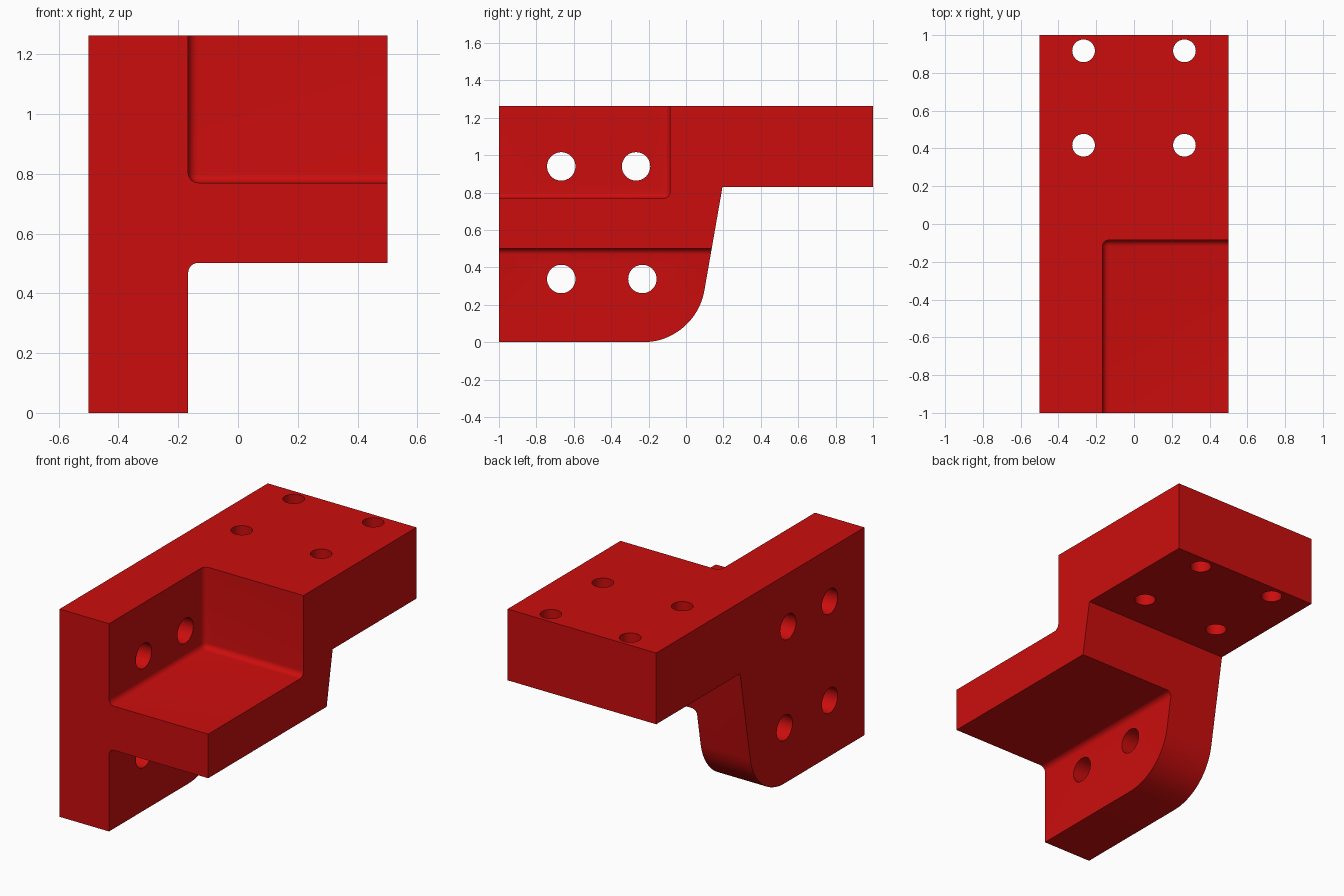
import bpy, bmesh, math
from mathutils import Matrix, Vector

if "Cube" in bpy.data.objects:
    bpy.data.objects.remove(bpy.data.objects["Cube"])

red = bpy.data.materials.new("red")
red.diffuse_color = (0.60, 0.004, 0.004, 1)
red.use_nodes = True
red.node_tree.nodes["Principled BSDF"].inputs["Base Color"].default_value = red.diffuse_color


def make_object(name, bm):
    bmesh.ops.recalc_face_normals(bm, faces=bm.faces)
    mesh = bpy.data.meshes.new(name)
    bm.to_mesh(mesh)
    bm.free()
    mesh.materials.append(red)
    obj = bpy.data.objects.new(name, mesh)
    bpy.context.collection.objects.link(obj)
    return obj


def box_cutter(name, low, high, corner, axes, radius=0.034):
    """Box whose edges along the given axes through one corner are rounded."""
    low, high, corner = Vector(low), Vector(high), Vector(corner)
    bm = bmesh.new()
    size = high - low
    bmesh.ops.create_cube(bm, size=1, matrix=Matrix.Translation((low + high) / 2)
                          @ Matrix.Diagonal((*size, 1)))
    edges = []
    for e in bm.edges:
        d = e.verts[1].co - e.verts[0].co
        axis = max(range(3), key=lambda i: abs(d[i]))
        if axis in axes and any((v.co - corner).length < 1e-4 for v in e.verts):
            edges.append(e)
    bmesh.ops.bevel(bm, geom=edges, offset=radius, segments=6, profile=0.5,
                    affect='EDGES', clamp_overlap=True)
    return make_object(name, bm)


def hole_cutter(name, centre, radius, length, rotation=Matrix()):
    bm = bmesh.new()
    bmesh.ops.create_cone(bm, cap_ends=True, segments=48, radius1=radius, radius2=radius,
                          depth=length, matrix=Matrix.Translation(centre) @ rotation)
    return make_object(name, bm)


# Bracket body: side profile (y, z) with a rounded lower heel, extruded across x
R, CY = 0.333, -0.23
heel = [(CY + R * math.cos(a), R + R * math.sin(a))
        for a in (math.radians(-90 + 80 * i / 20) for i in range(21))]
profile = [(-1, 0), *heel, (0.195, 0.83), (1, 0.83), (1, 1.263), (-1, 1.263)]
bm = bmesh.new()
side = bm.faces.new([bm.verts.new((-0.5, y, z)) for y, z in profile])
extruded = bmesh.ops.extrude_face_region(bm, geom=[side])["geom"]
bmesh.ops.translate(bm, vec=(1, 0, 0),
                    verts=[v for v in extruded if isinstance(v, bmesh.types.BMVert)])
bracket = make_object("bracket", bm)

# Upper pocket and lower step, each with filleted inside edges
cutters = [
    box_cutter("upper_pocket_cutter", (-0.167, -1.2, 0.77), (0.7, -0.085, 1.5),
               (-0.167, -0.085, 0.77), (0, 1, 2)),
    box_cutter("lower_step_cutter", (-0.167, -1.2, -0.2), (0.7, 0.5, 0.502),
               (-0.167, 0.5, 0.502), (1,)),
]

# Bolt holes through the side plate
sideways = Matrix.Rotation(math.pi / 2, 4, 'Y')
for y, z in [(-0.667, 0.94), (-0.267, 0.94), (-0.667, 0.338), (-0.233, 0.338)]:
    cutters.append(hole_cutter("side_hole_cutter", (-0.35, y, z), 0.076, 0.6, sideways))

# Bolt holes down through the top plate
for x in (-0.267, 0.267):
    for y in (0.417, 0.917):
        cutters.append(hole_cutter("top_hole_cutter", (x, y, 1.05), 0.06, 0.8))

for cutter in cutters:
    cutter.hide_render = True
    cutter.hide_viewport = False
    mod = bracket.modifiers.new(cutter.name, 'BOOLEAN')
    mod.operation = 'DIFFERENCE'
    mod.solver = 'EXACT'
    mod.object = cutter

# Bake the cuts, remove the cutters, smooth the rounded faces
bpy.context.view_layer.objects.active = bracket
bracket.select_set(True)
for mod in list(bracket.modifiers):
    bpy.ops.object.modifier_apply(modifier=mod.name)
for cutter in cutters:
    bpy.data.objects.remove(cutter)
bpy.ops.object.shade_smooth_by_angle(angle=math.radians(30))
